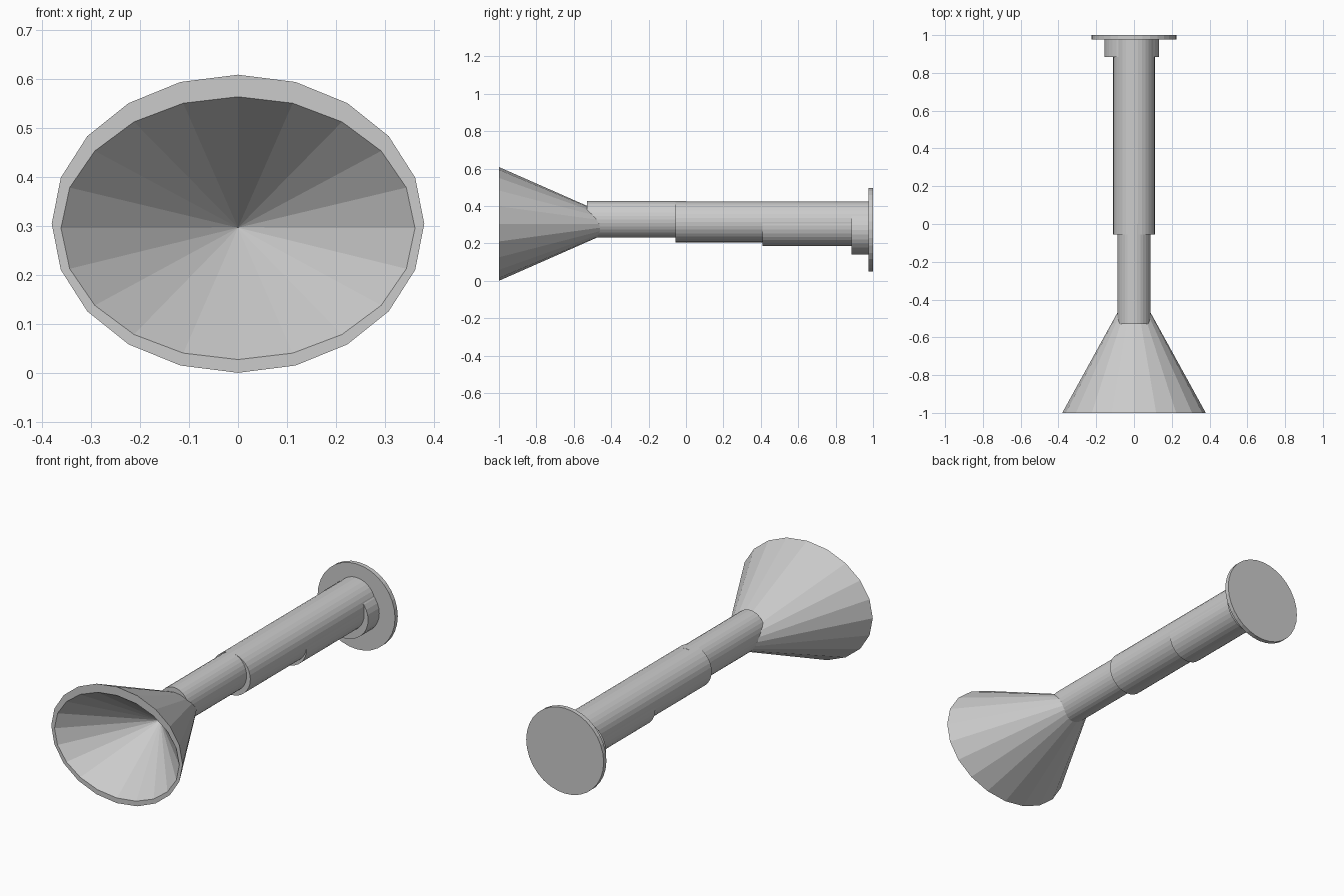
import bpy, bmesh
from math import cos, sin, tau

if "Cube" in bpy.data.objects:
    bpy.data.objects.remove(bpy.data.objects["Cube"])


def ring(bm, cx, cz, rx, rz, y, n):
    return [bm.verts.new((cx + rx * sin(tau * i / n), y, cz + rz * cos(tau * i / n)))
            for i in range(n)]


def bridge(bm, a, b):
    n = len(a)
    for i in range(n):
        bm.faces.new((a[i], a[(i + 1) % n], b[(i + 1) % n], b[i]))


def fan(bm, a, tip):
    for i in range(len(a)):
        bm.faces.new((a[i], a[(i + 1) % len(a)], tip))


def finish(bm, name):
    bmesh.ops.recalc_face_normals(bm, faces=bm.faces)
    mesh = bpy.data.meshes.new(name)
    bm.to_mesh(mesh)
    bm.free()
    bpy.context.collection.objects.link(bpy.data.objects.new(name, mesh))


def tube(name, y0, y1, cx, cz, rx, rz, n=32):
    bm = bmesh.new()
    a = ring(bm, cx, cz, rx, rz, y0, n)
    b = ring(bm, cx, cz, rx, rz, y1, n)
    bridge(bm, a, b)
    bm.faces.new(a)
    bm.faces.new(b)
    finish(bm, name)


# flared funnel: outer cone, flat rim and hollow inner cone
bm = bmesh.new()
outer = ring(bm, 0, 0.304, 0.38, 0.304, -1, 20)
inner = ring(bm, 0, 0.295, 0.361, 0.268, -1, 20)
bridge(bm, outer, inner)
fan(bm, outer, bm.verts.new((0, -0.31, 0.304)))
fan(bm, inner, bm.verts.new((0, -0.64, 0.296)))
finish(bm, "funnel")

# stepped barrel sections, each running back to the end plate
tube("front_tube", -0.53, 0.0, 0, 0.328, 0.088, 0.098)
tube("middle_tube", -0.055, 0.98, 0, 0.315, 0.11, 0.11)
tube("rear_tube", 0.41, 0.98, 0, 0.295, 0.11, 0.11)

# collar and end plate
tube("collar", 0.885, 0.98, -0.012, 0.272, 0.145, 0.132)
tube("end_plate", 0.977, 1.0, 0, 0.273, 0.224, 0.223)
